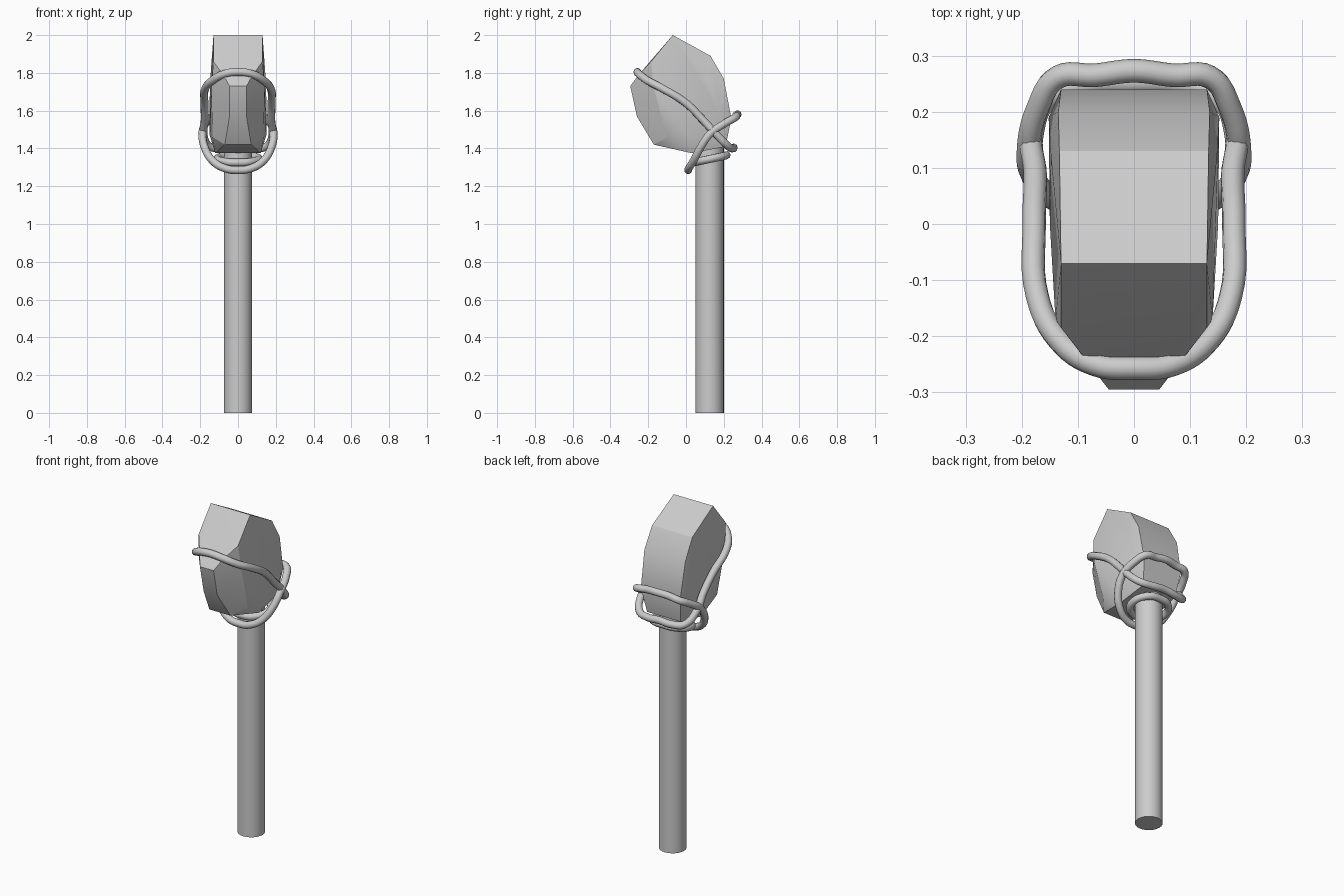
import bpy, bmesh, math

if "Cube" in bpy.data.objects:
    bpy.data.objects.remove(bpy.data.objects["Cube"])

def smooth(ob, angle):
    bpy.ops.object.select_all(action='DESELECT')
    ob.select_set(True)
    bpy.context.view_layer.objects.active = ob
    bpy.ops.object.shade_smooth_by_angle(angle=math.radians(angle))

# Round wooden handle, running up into the stone
bpy.ops.mesh.primitive_cylinder_add(vertices=24, radius=0.075, depth=1.5, location=(0, 0.125, 0.75))
handle = bpy.context.object
handle.name = "handle"
smooth(handle, 40)

# Chipped stone head: mirrored (half width, y, z) points wrapped in a hull
stone = [
    (0.13, -0.07, 2.0), (0.133, 0.13, 1.89), (0.135, 0.2, 1.77),
    (0.13, 0.24, 1.56), (0.11, 0.21, 1.41), (0.12, 0.03, 1.375),
    (0.07, -0.17, 1.42), (0.045, -0.26, 1.57), (0.045, -0.295, 1.73),
    (0.075, -0.255, 1.785), (0.13, -0.185, 1.86), (0.14, -0.17, 1.72),
    (0.135, -0.1, 1.46), (0.148, 0.12, 1.75), (0.15, 0.0, 1.47),
    (0.152, 0.19, 1.56),
]
bm = bmesh.new()
for x, y, z in stone:
    for s in (1, -1):
        bm.verts.new((s * x, y, z))
res = bmesh.ops.convex_hull(bm, input=bm.verts[:])
bmesh.ops.delete(bm, geom=[v for v in bm.verts if not v.link_faces], context='VERTS')
bmesh.ops.dissolve_limit(bm, angle_limit=math.radians(2), verts=bm.verts[:], edges=bm.edges[:])
bmesh.ops.recalc_face_normals(bm, faces=bm.faces[:])
mesh = bpy.data.meshes.new("stone_head")
bm.to_mesh(mesh)
bm.free()
head = bpy.data.objects.new("stone_head", mesh)
bpy.context.collection.objects.link(head)
smooth(head, 25)

def rope(name, half, radius=0.021):
    """Closed rope loop from a half path that starts and ends on x = 0."""
    pts = half + [(-x, y, z) for x, y, z in half[-2:0:-1]]
    cu = bpy.data.curves.new(name, 'CURVE')
    cu.dimensions = '3D'
    cu.bevel_depth = radius
    cu.bevel_resolution = 3
    cu.resolution_u = 6
    sp = cu.splines.new('BEZIER')
    sp.bezier_points.add(len(pts) - 1)
    for b, p in zip(sp.bezier_points, pts):
        b.co = p
        b.handle_left_type = b.handle_right_type = 'AUTO'
    sp.use_cyclic_u = True
    ob = bpy.data.objects.new(name, cu)
    bpy.context.collection.objects.link(ob)
    bpy.ops.object.select_all(action='DESELECT')
    ob.select_set(True)
    bpy.context.view_layer.objects.active = ob
    bpy.ops.object.convert(target='MESH')
    smooth(bpy.context.object, 60)

# Strand over the front of the head and down behind the handle
rope("head_strand", [
    (0, -0.257, 1.805), (0.07, -0.25, 1.795), (0.135, -0.205, 1.76),
    (0.172, -0.13, 1.72), (0.178, 0.0, 1.64), (0.176, 0.09, 1.55),
    (0.182, 0.16, 1.475), (0.15, 0.225, 1.41), (0.08, 0.248, 1.4), (0, 0.252, 1.405)])

# Tilted strand: behind the head, under it in front of the handle
rope("tilted_strand", [
    (0, 0.273, 1.58), (0.07, 0.265, 1.575), (0.135, 0.262, 1.565),
    (0.17, 0.21, 1.535), (0.188, 0.13, 1.48), (0.178, 0.08, 1.41),
    (0.135, 0.04, 1.335), (0.07, 0.015, 1.295), (0, 0.012, 1.285)])

# Lower coil wrapped round the handle
rope("handle_coil", [
    (0, 0.215, 1.365), (0.07, 0.2, 1.36), (0.11, 0.13, 1.345),
    (0.075, 0.06, 1.33), (0, 0.038, 1.325)])
